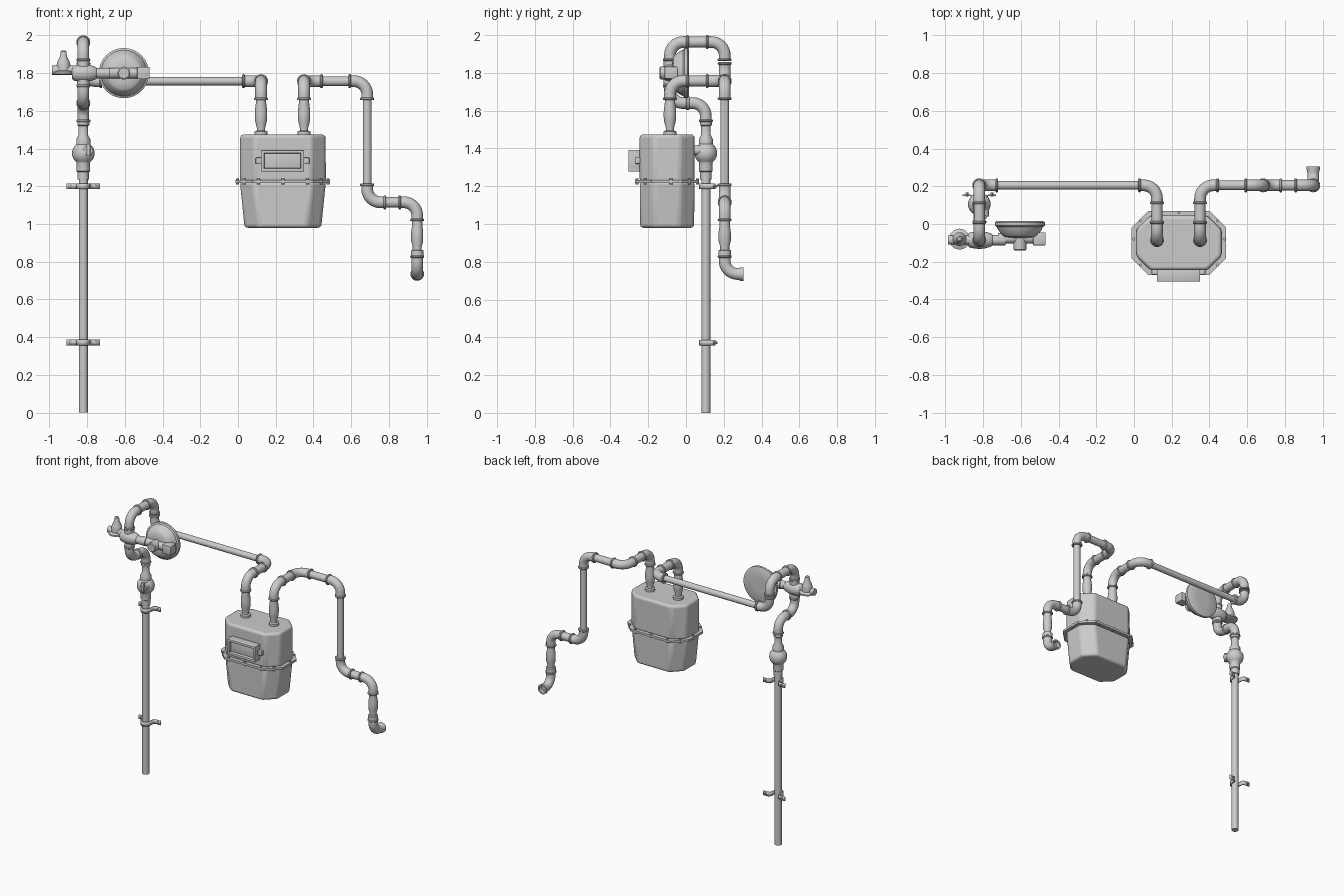
import bpy, bmesh, math
from mathutils import Vector as V

if "Cube" in bpy.data.objects:
    bpy.data.objects.remove(bpy.data.objects["Cube"])

X, Y, Z = V((1, 0, 0)), V((0, 1, 0)), V((0, 0, 1))


def finish(name, bm, smooth=True):
    bmesh.ops.recalc_face_normals(bm, faces=bm.faces[:])
    me = bpy.data.meshes.new(name)
    bm.to_mesh(me)
    bm.free()
    ob = bpy.data.objects.new(name, me)
    bpy.context.collection.objects.link(ob)
    bpy.ops.object.select_all(action='DESELECT')
    bpy.context.view_layer.objects.active = ob
    ob.select_set(True)
    if smooth:
        bpy.ops.object.shade_smooth_by_angle(angle=math.radians(35))
    return ob


def loft(bm, rings, caps=True):
    vs = [[bm.verts.new(p) for p in r] for r in rings]
    n = len(vs[0])
    for a, b in zip(vs, vs[1:]):
        for i in range(n):
            bm.faces.new((a[i], a[(i + 1) % n], b[(i + 1) % n], b[i]))
    if caps:
        bm.faces.new(vs[0][::-1])
        bm.faces.new(vs[-1])


def lathe(name, origin, axis, prof, n=28):
    """Revolve (radius, height) points around an axis."""
    q = V(axis).to_track_quat('Z', 'Y')
    rings = [[V(origin) + q @ V((r * math.cos(t), r * math.sin(t), h))
              for t in (2 * math.pi * i / n for i in range(n))] for r, h in prof]
    bm = bmesh.new()
    loft(bm, rings)
    return finish(name, bm)


def rod(name, a, b, r, n=24):
    d = V(b) - V(a)
    return lathe(name, a, d, [(r, 0), (r, d.length)], n)


def collar(name, p, axis, r=0.037, h=0.014):
    c = 0.004
    return lathe(name, V(p) - axis * h / 2, axis, [(r - c, 0), (r, c), (r, h - c), (r - c, h)])


def elbow(name, c, a, b, leg=0.1, R=0.07, r=0.031, n=24, open_end=False):
    """Quarter bend with a collar at each end; a and b point along its legs."""
    c = V(c)
    path = [(c + a * leg, -a)]
    for i in range(9):
        t = math.pi / 2 * i / 8
        path.append((c + (a + b) * R - a * R * math.sin(t) - b * R * math.cos(t),
                     -a * math.cos(t) + b * math.sin(t)))
    path.append((c + b * leg, b))
    side = a.cross(b)
    rings = []

    def ring(p, d, rad):
        u = side.cross(d)
        return [p + rad * (u * math.cos(t) + side * math.sin(t))
                for t in (2 * math.pi * i / n for i in range(n))]
    rings = [ring(p, d, r) for p, d in path]
    if open_end:  # hollow mouth
        rings += [ring(c + b * (leg - .014), b, .036), ring(c + b * leg, b, .036),
                  ring(c + b * leg, b, .025), ring(c + b * R, b, .025)]
        rings.pop(-5)
    bm = bmesh.new()
    loft(bm, rings)
    finish(name, bm)
    collar(name + "_collar_a", c + a * (leg - .007), a)
    if not open_end:
        collar(name + "_collar_b", c + b * (leg - .007), b)


def box(name, x0, x1, y0, y1, z0, z1, bev=0.004):
    bm = bmesh.new()
    loft(bm, [[(x0, y0, z), (x1, y0, z), (x1, y1, z), (x0, y1, z)] for z in (z0, z1)])
    bmesh.ops.bevel(bm, geom=bm.edges[:], offset=bev, segments=2, affect='EDGES', profile=.5)
    return finish(name, bm)


RX, RY = -0.82, 0.105      # riser
PY, PZ = 0.205, 1.757      # rear pipe run
FY = -0.085                # front pipe plane

# Straight pipes
rod("riser_pipe", (RX, RY, 0), (RX, RY, 1.26), 0.024)
rod("main_run", (RX + .09, PY, PZ), (.04, PY, PZ), 0.022)
rod("riser_offset", (RX, RY - .09, 1.64), (RX, FY + .09, 1.64), 0.029)
rod("loop_top", (RX, FY + .09, 1.963), (RX, PY - .09, 1.963), 0.029)
rod("drop_pipe", (.685, PY, 1.67), (.685, PY, 1.2), 0.0235)
rod("outlet_run", (.44, PY, PZ), (.6, PY, PZ), 0.026)
rod("step_run", (.77, PY, 1.115), (.87, PY, 1.115), 0.028)
for n, x in (("inlet", .122), ("outlet", .35)):
    rod(n + "_arm", (x, FY + .09, PZ), (x, PY - .09, PZ), 0.029)

# Elbows
elbow("riser_elbow", (RX, RY, 1.64), -Z, -Y)
elbow("regulator_low_elbow", (RX, FY, 1.64), Y, Z)
elbow("loop_front_elbow", (RX, FY, 1.963), -Z, Y)
elbow("loop_back_elbow", (RX, PY, 1.963), -Y, -Z)
elbow("run_start_elbow", (RX, PY, PZ), Z, X)
elbow("run_end_elbow", (.122, PY, PZ), -X, -Y)
elbow("inlet_elbow", (.122, FY, PZ), Y, -Z)
elbow("outlet_elbow", (.35, FY, PZ), -Z, Y)
elbow("outlet_back_elbow", (.35, PY, PZ), -Y, X)
elbow("drop_top_elbow", (.685, PY, PZ), -X, -Z)
elbow("drop_low_elbow", (.685, PY, 1.115), Z, X)
elbow("step_elbow", (.95, PY, 1.115), -X, -Z)
elbow("end_elbow", (.95, PY, .735), Z, Y, open_end=True)

# Swelling unions above the meter and on the last drop
union = [(.034, 0), (.034, .025), (.022, .03), (.022, .045), (.03, .075), (.033, .10), (.033, .13), (.027, .18), (.027, .2)]
for n, x in (("inlet", .122), ("outlet", .35)):
    lathe(n + "_union", (x, FY, 1.465), Z, union)
lathe("drop_union", (.95, PY, .83), Z, [(.034, 0), (.034, .03), (.024, .033), (.024, .05), (.032, .08),
                                        (.032, .13), (.027, .16), (.027, .2)])

# Ball valve
ball = [(.06 * math.cos(t), .14 + .06 * math.sin(t)) for t in (math.radians(a) for a in range(-52, 53, 13))]
lathe("ball_valve", (RX, RY, 1.235), Z,
      [(.03, 0), (.03, .04), (.036, .045), (.036, .09)] + ball +
      [(.037, .19), (.037, .215), (.026, .235), (.026, .285), (.032, .29), (.032, .315)])
rod("valve_stem", (RX + .025, RY - .03, 1.39), (RX + .025, RY - .066, 1.39), .026, 16)
box("valve_handle", RX + .013, RX + .037, RY - .078, RY - .06, 1.36, 1.425)

# Pipe clamps: omega strap, mirrored about the riser
for n, z in (("lower", .372), ("upper", 1.2)):
    half = [(.088, .052), (.05, .052), (.036, .046), (.029, .03)]
    half += [(.027 * math.cos(t), .027 * math.sin(t)) for t in (math.radians(a) for a in (0, -30, -60))]
    pts = half + [(0, -.027)] + [(-x, y) for x, y in half[::-1]]
    bm = bmesh.new()
    lo, hi = ([bm.verts.new((RX + x, RY + y, z + d)) for x, y in pts] for d in (-.015, .015))
    for i in range(len(pts) - 1):
        bm.faces.new((lo[i], lo[i + 1], hi[i + 1], hi[i]))
    ob = finish(n + "_clamp", bm)
    ob.modifiers.new("thick", 'SOLIDIFY').thickness = .008
    for s in (-1, 1):
        rod(n + "_clamp_bolt", (RX + s * .066, RY + .04, z), (RX + s * .066, RY + .062, z), .008, 6)

# Regulator body, diaphragm housing and vent
RZ = 1.8
lathe("regulator_body", (RX - .06, FY, RZ), X, [(.03, 0), (.04, .01), (.044, .03), (.048, .06), (.044, .09), (.036, .12),
                                                (.028, .13), (.028, .2)])
rod("regulator_upright", (RX, FY, 1.72), (RX, FY, 1.88), .033)
rod("regulator_arm", (RX + .1, FY + .01, RZ), (-.475, FY + .01, RZ), .028)
lathe("diaphragm_housing", (-.605, .015, RZ), -Y,
      [(.05, 0), (.122, 0), (.133, .006), (.133, .024), (.122, .03), (.116, .045), (.095, .075), (.085, .083), (.05, .088)], 40)
lathe("housing_boss", (-.605, -.06, RZ), -Y, [(.034, 0), (.034, .075), (.028, .08)])
box("housing_port", -.535, -.468, -.113, -.045, 1.768, 1.833)
rod("vent_arm", (-.985, FY, 1.815), (RX - .04, FY, 1.815), .024)
lathe("vent_cap", (-.925, FY + .005, 1.79), Z, [(.04, 0), (.055, .006), (.055, .016), (.036, .024), (.036, .055),
                                                (.032, .07), (.018, .1), (.015, .125), (.008, .131)])

# Meter case: octagonal shells, seam flange with bolts
MX, MY = .238, -.1


def octagon(hx, hy, c, z, y=MY):
    q = [(hx, hy - c), (hx - c, hy), (c - hx, hy), (-hx, hy - c),
         (-hx, c - hy), (c - hx, -hy), (hx - c, -hy), (hx, c - hy)]
    return [(MX + a, y + b, z) for a, b in q]


for n, rings in (("meter_upper", [(.228, .145, 1.222), (.226, .145, 1.474)]),
                 ("meter_lower", [(.203, .143, .98), (.228, .145, 1.226)])):
    bm = bmesh.new()
    loft(bm, [octagon(hx, hy, .075, z) for hx, hy, z in rings])
    ob = finish(n, bm)
    m = ob.modifiers.new("round", 'BEVEL')
    m.width, m.segments, m.limit_method, m.angle_limit = .018, 4, 'ANGLE', math.radians(30)
bm = bmesh.new()
loft(bm, [octagon(.25, .17, .088, z) for z in (1.217, 1.233)])
finish("meter_flange", bm, False)
for i, (x, y) in enumerate([(0, .16), (0, -.16), (.13, .16), (.13, -.16), (.24, .02), (.205, .118), (.205, -.118)]):
    for s in ((-1, 1) if x else (1,)):
        rod("flange_bolt", (MX + s * x, MY + y, 1.21), (MX + s * x, MY + y, 1.241), .008, 8)

# Index window: framed recess and side lugs
x0, x1, z0, z1, f = .122, .35, 1.278, 1.392, .018
box("index_back", x0 + .005, x1 - .005, -.28, -.235, z0 + .005, z1 - .005)
for n, a in (("bottom", (x0, x1, z0, z0 + f)), ("top", (x0, x1, z1 - f, z1)),
             ("left", (x0, x0 + f, z0, z1)), ("right", (x1 - f, x1, z0, z1))):
    box("index_frame_" + n, a[0], a[1], -.305, -.24, a[2], a[3])
for n, x in (("left", x0 - .012), ("right", x1 + .012)):
    box("index_lug_" + n, x - .016, x + .016, -.268, -.24, 1.318, 1.352)
